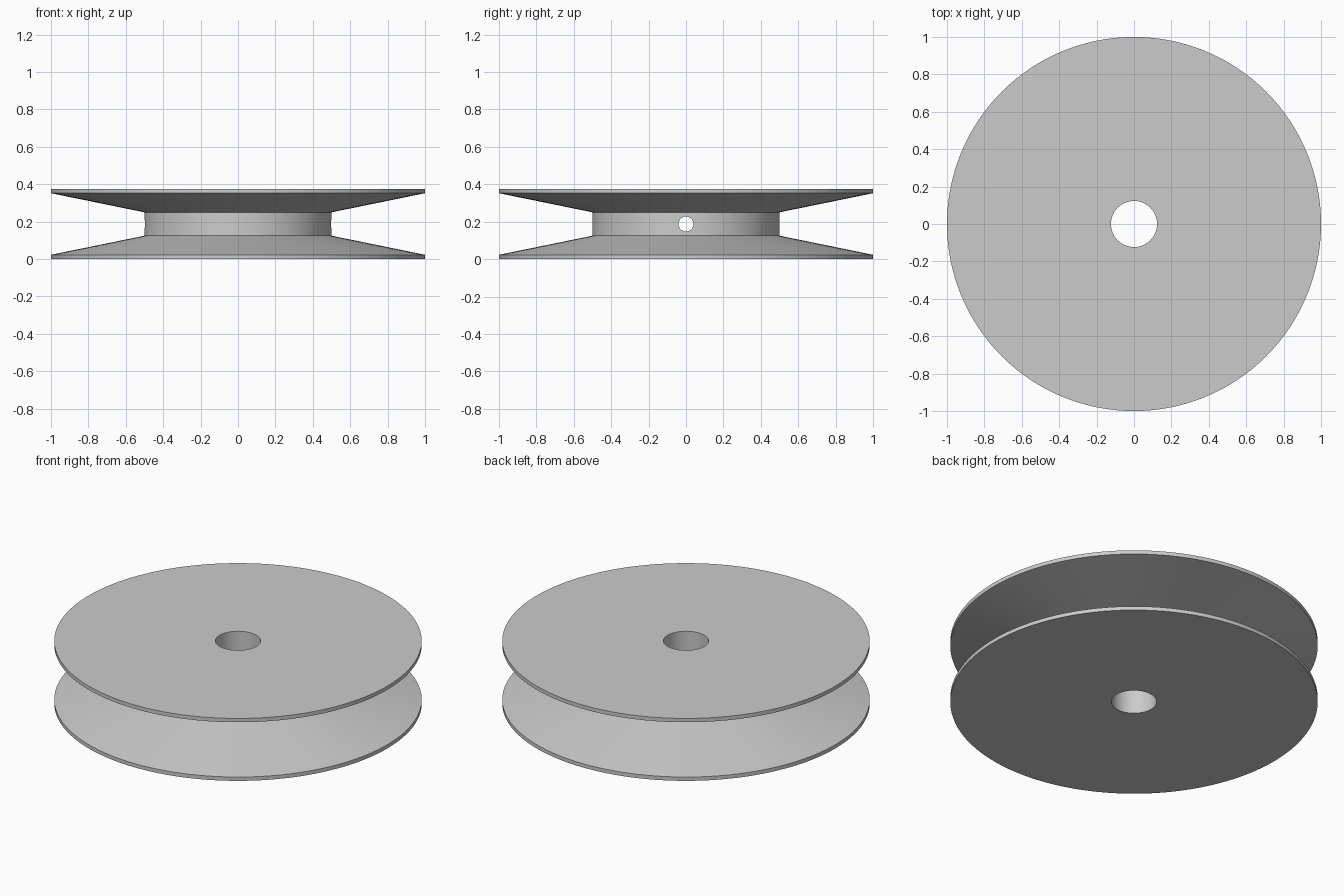
import bpy, bmesh, math

cube = bpy.data.objects.get("Cube")
if cube:
    bpy.data.objects.remove(cube)

SEGMENTS = 128
HEIGHT = 0.375
MID = HEIGHT / 2

grey = bpy.data.materials.new("light grey")
grey.use_nodes = True
colour = (0.6, 0.6, 0.6, 1)
grey.diffuse_color = colour
grey.node_tree.nodes["Principled BSDF"].inputs["Base Color"].default_value = colour


def lathe(name, profile):
    """Spin a closed (radius, z) profile around the z axis."""
    bm = bmesh.new()
    rings = []
    for r, z in profile:
        rings.append([bm.verts.new((r * math.cos(a), r * math.sin(a), z))
                      for a in (math.tau * i / SEGMENTS for i in range(SEGMENTS))])
    for ring, nxt in zip(rings, rings[1:] + rings[:1]):
        for i in range(SEGMENTS):
            j = (i + 1) % SEGMENTS
            bm.faces.new((ring[i], ring[j], nxt[j], nxt[i]))
    bmesh.ops.recalc_face_normals(bm, faces=bm.faces)
    mesh = bpy.data.meshes.new(name)
    bm.to_mesh(mesh)
    bm.free()
    obj = bpy.data.objects.new(name, mesh)
    bpy.context.collection.objects.link(obj)
    mesh.materials.append(grey)
    return obj


# Grooved wheel: lower half of the section, mirrored about mid height
BORE, HUB, RIM = 0.123, 0.5, 1.0
lower = [(BORE, 0), (RIM, 0), (RIM, 0.023), (HUB, 0.125)]
upper = [(r, HEIGHT - z) for r, z in reversed(lower)]
wheel = lathe("pulley_wheel", lower + upper)

# Cross hole through the hub along x
bpy.ops.mesh.primitive_cylinder_add(vertices=48, radius=0.04, depth=1.4,
                                    location=(0, 0, MID),
                                    rotation=(0, math.pi / 2, 0))
cutter = bpy.context.object
cutter.name = "cross_hole_cutter"
cutter.data.materials.append(grey)
cutter.hide_render = True

cut = wheel.modifiers.new("cross_hole", "BOOLEAN")
cut.operation = "DIFFERENCE"
cut.solver = "EXACT"
cut.object = cutter

# Bake the cut, remove the cutter and shade with sharp edges
bpy.ops.object.select_all(action="DESELECT")
wheel.select_set(True)
bpy.context.view_layer.objects.active = wheel
bpy.ops.object.modifier_apply(modifier=cut.name)
bpy.data.objects.remove(cutter)
bpy.ops.object.shade_smooth_by_angle(angle=math.radians(10))
